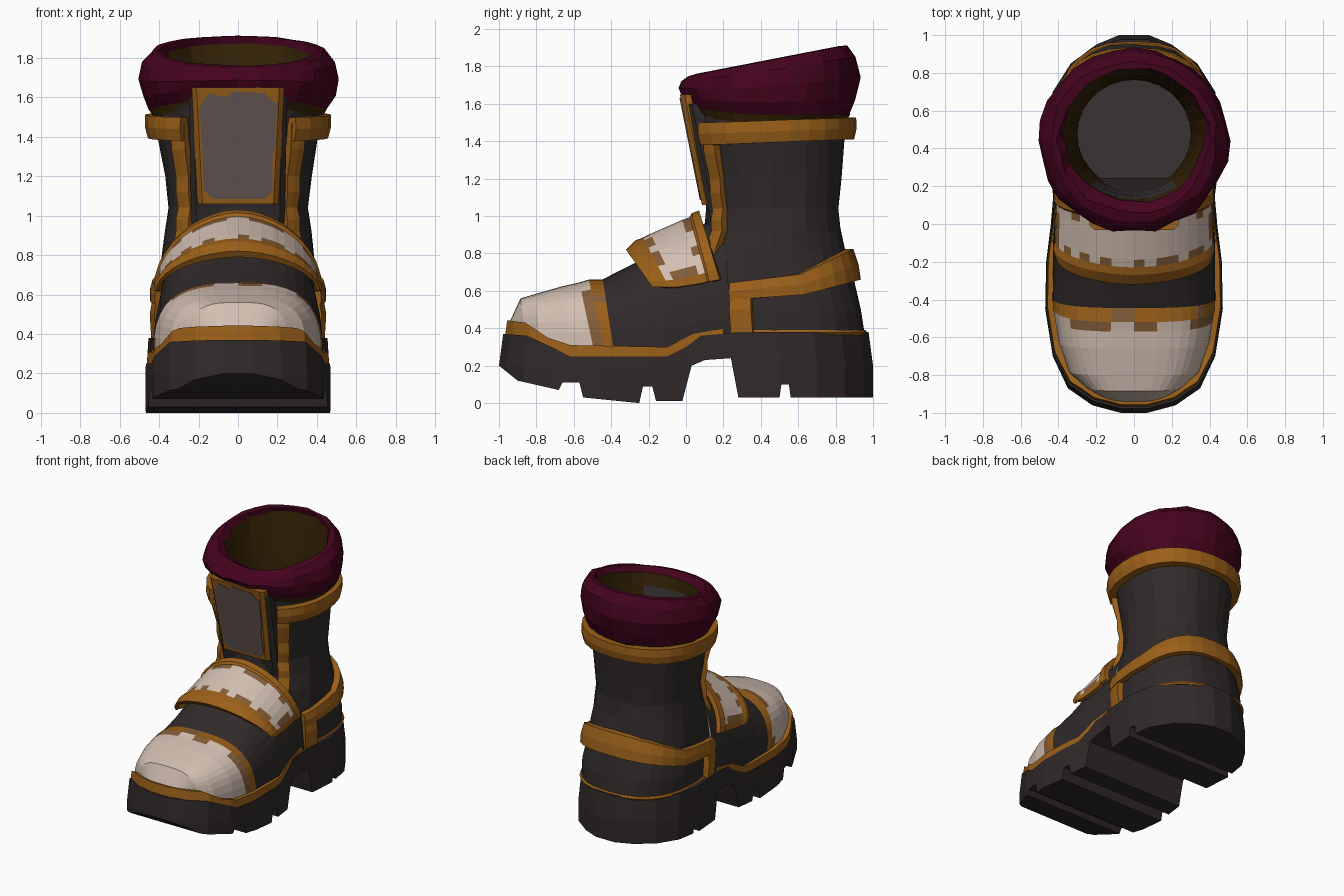
import bpy, bmesh, math, random
from mathutils import Vector

random.seed(4)
if "Cube" in bpy.data.objects:
    bpy.data.objects.remove(bpy.data.objects["Cube"])


def material(name, *rgb):
    m = bpy.data.materials.new(name)
    m.use_nodes = True
    m.diffuse_color = (*rgb, 1)
    bsdf = next(n for n in m.node_tree.nodes if n.type == 'BSDF_PRINCIPLED')
    bsdf.inputs["Base Color"].default_value = (*rgb, 1)
    return m


LEATHER = material("dark leather", .030, .023, .023)
RUBBER = material("dark rubber", .030, .022, .022)
TRIM = material("ochre trim", .33, .117, .010)
PLATE = material("off white plate", .65, .52, .44)
SCUFF = material("worn brown", .23, .11, .04)
FUR = material("burgundy cuff", .060, .001, .013)
LINING = material("brown lining", .036, .017, .002)
PANEL = material("mauve grey panel", .135, .095, .092)
INSOLE = material("grey insole", .040, .034, .034)


def finish(name, bm, mats):
    bmesh.ops.recalc_face_normals(bm, faces=bm.faces)
    mesh = bpy.data.meshes.new(name)
    bm.to_mesh(mesh)
    bm.free()
    for m in mats:
        mesh.materials.append(m)
    ob = bpy.data.objects.new(name, mesh)
    bpy.context.collection.objects.link(ob)
    return ob


def loft(name, rings, mats, closed=True, caps=(True, True), pick=None):
    """Skin a list of rings; pick(row, column, centre) gives the material slot."""
    bm = bmesh.new()
    rows = [[bm.verts.new(p) for p in r] for r in rings]
    n = len(rows[0])
    for i in range(len(rows) - 1):
        for j in range(n if closed else n - 1):
            k = (j + 1) % n
            f = bm.faces.new((rows[i][j], rows[i][k], rows[i + 1][k], rows[i + 1][j]))
            if pick:
                f.material_index = pick(i, j, f.calc_center_median())
    for row, cap in zip((rows[0], rows[-1]), caps):
        if cap:
            f = bm.faces.new(row)
            if pick:
                f.material_index = len(mats) - 1
    return finish(name, bm, mats)


def lerp_table(table, t):
    """Interpolate rows whose first entry is the key."""
    if t <= table[0][0]:
        return table[0][1:]
    for a, b in zip(table, table[1:]):
        if t <= b[0]:
            k = (t - a[0]) / (b[0] - a[0])
            return [u + (v - u) * k for u, v in zip(a[1:], b[1:])]
    return table[-1][1:]


# Sole and welt: a side profile cut to the footprint
HALF = [(-1, .07), (-.96, .22), (-.87, .35), (-.7, .43), (-.45, .47), (-.2, .465), (0, .44),
        (.15, .43), (.3, .45), (.5, .465), (.7, .43), (.85, .335), (.95, .2), (1, .08)]
FOOTPRINT = [(w, y) for y, w in HALF] + [(-w, y) for y, w in reversed(HALF)]


def cut_to_footprint(name, profile, mat, scale):
    body = loft(name, [[(x, y, z) for y, z in profile] for x in (-.6, .6)], [mat])
    cutter = loft(name + "_cutter", [[(x * s * scale, y * s * scale, z) for x, y in FOOTPRINT]
                  for z, s in ((-.1, 1), (.2, 1), (.5, .96))], [mat])
    mod = body.modifiers.new("cut", 'BOOLEAN')
    mod.operation, mod.solver, mod.object = 'INTERSECT', 'EXACT', cutter
    bpy.context.view_layer.update()
    mesh = bpy.data.meshes.new_from_object(body.evaluated_get(bpy.context.evaluated_depsgraph_get()))
    body.modifiers.clear()
    body.data = mesh
    bpy.data.objects.remove(cutter)


TOP = [(1.1, .38), (.3, .38), (.08, .36), (0, .3), (-.1, .25), (-.62, .25), (-.72, .3), (-.85, .36), (-1.1, .38)]
TREAD = [(-1.1, .25), (-1, .2), (-.9, .12), (-.68, .07), (-.66, .11), (-.57, .11), (-.55, .03),
         (-.25, 0), (-.23, .09), (-.18, .09), (-.16, .01), (-.02, .01), (.03, .2), (.1, .23),
         (.24, .24), (.28, .03), (.5, .03), (.51, .1), (.55, .1), (.56, .03), (1.1, .03)]
cut_to_footprint("sole", TOP + TREAD, RUBBER, 1)
cut_to_footprint("welt", [(-1.1, .46), (-.86, .43), (-.74, .35), (-.62, .31), (-.1, .3), (.04, .37), (.2, .4),
                          (.2, .33), (.04, .27), (-.1, .22), (-1.1, .22)], TRIM, .988)


# Foot: arches leaning from top to base
def arch(y_top, y_base, w, z0, h, p=.75, n=20):
    pts = []
    for i in range(n + 1):
        a = math.pi * i / n
        c, s = math.cos(a), max(math.sin(a), 0) ** p
        pts.append((w * math.copysign(abs(c) ** p, c), y_base + (y_top - y_base) * s, z0 + (h - z0) * s))
    return pts


# Rows 0-4 are the toe cap, row 5 its trim, the rest the vamp
FOOT = [(-.94, -.88, .18, .28, .44, .6), (-.885, -.85, .26, .28, .56, .6), (-.8, -.78, .345, .28, .585, .62),
        (-.66, -.62, .4, .27, .625, .64), (-.57, -.49, .42, .27, .645, .66), (-.52, -.43, .43, .27, .66, .68),
        (-.445, -.385, .432, .27, .662, .7), (-.3, -.28, .43, .26, .735), (-.1, -.1, .43, .26, .84),
        (.05, .05, .42, .26, .94), (.2, .25, .4, .3, 1)]


def foot_colour(row, col, c):
    if row == 4:
        return 2 if random.random() < .5 else 1
    if row == 5:
        return 2 if random.random() < .15 else 3
    return 1 if row < 5 else 0


loft("foot", [arch(*a) for a in FOOT], [LEATHER, PLATE, SCUFF, TRIM, PLATE], pick=foot_colour)

# Instep strap with trimmed edges
STRAP = [(-.3, -.17, .4, .62, .79), (-.32, -.18, .415, .62, .82), (-.27, -.13, .428, .62, .87),
         (-.23, -.09, .42, .62, .885), (-.19, -.05, .42, .62, .905), (-.02, .08, .415, .64, .98),
         (.02, .115, .415, .65, .995), (.03, .125, .425, .65, 1.015), (.07, .18, .42, .66, 1.03),
         (.08, .19, .39, .66, .98)]


def strap_colour(row, col, c):
    if row in (0, 1, 2, 6, 7, 8) or col in (0, 19):
        return 0
    return 2 if row in (3, 5) and random.random() < .35 or col in (1, 18) and row == 4 else 1


strap = loft("instep_strap", [arch(*a, p=1.08) for a in STRAP], [TRIM, PLATE, SCUFF],
             closed=False, caps=(False, False), pick=strap_colour)
solid = strap.modifiers.new("thickness", 'SOLIDIFY')
solid.thickness = .03

# Shaft: height, front y, back y, half width, squareness
SHAFT = [(.33, 0, .965, .415, .8), (.5, .0, .94, .415, .8), (.66, .02, .895, .395, .8), (.8, .06, .86, .385, .84),
         (.92, .1, .835, .375, .88), (1.04, .11, .82, .36, .88), (1.2, .09, .83, .375, .88), (1.4, .05, .845, .405, .88),
         (1.56, .03, .86, .425, .92)]


def shaft_point(a, z, off=0):
    front, back, rx, p = lerp_table(SHAFT, z)
    s, c = math.sin(a), math.cos(a)
    return Vector(((rx + off) * math.copysign(abs(s) ** p, s),
                   (front + back) / 2 - ((back - front) / 2 + off) * math.copysign(abs(c) ** p, c), z))


N = 28
TURN = [2 * math.pi * i / N for i in range(N)]
loft("shaft", [[shaft_point(a, row[0], random.uniform(-.008, .004)) for a in TURN] for row in SHAFT],
     [LEATHER], caps=(False, False))


def band(name, a0, a1, low, high, off, steps):
    """Trim wrapped on the shaft; low and high give its edges at a given y."""
    rings = []
    for i in range(steps + 1):
        a = a0 + (a1 - a0) * i / steps
        y = shaft_point(a, .7).y
        lo, hi = low(y), high(y)
        rings.append([shaft_point(a, lo, -.02), shaft_point(a, lo, off), shaft_point(a, (lo + hi) / 2, off + .008),
                      shaft_point(a, hi, off), shaft_point(a, hi, -.02)])
    return loft(name, rings, [TRIM])


def mirrored_angle(a, side):
    return a if side > 0 else 2 * math.pi - a


band("upper_band", .63, 2 * math.pi - .63, lambda y: 1.375 + .04 * y, lambda y: 1.495 + .035 * y, .053, 22)
LOW = [(.24, .55), (.6, .58), (.92, .67)]
HIGH = [(.24, .64), (.6, .69), (.92, .84)]
band("heel_band", 1.17, 2 * math.pi - 1.17, lambda y: lerp_table(LOW, y)[0], lambda y: lerp_table(HIGH, y)[0], .04, 18)
band("heel_piping", 1.2, 2 * math.pi - 1.2, lambda y: .365, lambda y: .39, .003, 18)
for side, label in ((1, "left"), (-1, "right")):
    band(label + "_heel_tab", mirrored_angle(1.17, side), mirrored_angle(1.4, side),
         lambda y: .375, lambda y: .63, .03, 2)
    # Front edging, in short pieces that follow the shaft
    levels = [.74, .92, 1.04, 1.2, 1.47]
    for k, (lo, hi) in enumerate(zip(levels, levels[1:])):
        band(f"{label}_front_edging_{k}", mirrored_angle(.62, side), mirrored_angle(.85, side),
             lambda y: lo, lambda y: hi, .03, 2)


# Cuff and lining: radius, height, share of the tilt towards the back, lift at the front
CUFF = [(.42, 1.48, .0, .05), (.455, 1.54, .0, .06), (.485, 1.59, .2, .06), (.503, 1.65, .5, .04),
        (.482, 1.71, .8, .015), (.44, 1.745, 1, 0), (.4, 1.75, 1, 0), (.375, 1.71, 1, 0), (.36, 1.62, .8, 0),
        (.34, 1.5, .3, 0), (.32, 1.25, 0, 0), (.305, .9, 0, 0), (.3, .5, 0, 0)]
rings = []
for i, (r, z, tilt, lift) in enumerate(CUFF):
    ring = []
    for a in TURN:
        rr = r + (random.uniform(-.012, .012) if 0 < i < 8 else 0)
        y = (.44 if i < 7 else .475) - rr * .96 * math.cos(a)
        ring.append((rr * math.sin(a), y, z + tilt * .165 * y / .85 + lift * max(0, math.cos(a)) ** 2))
    rings.append(ring)


def cuff_colour(row, col, c):
    if row == 0:
        return 1
    if row < 7:
        return 0
    return 2 if row > 7 and c.y < .22 else 1


loft("cuff_and_lining", rings, [FUR, LINING, INSOLE], caps=(False, True), pick=cuff_colour)


# Tongue: leaning slabs
def tongue_y(z):
    return .085 - (z - 1.06) * .2


def slab(name, z0, z1, w0, w1, front, depth, mat):
    def ring(z, w):
        y = tongue_y(z) + front
        b = min(.025, w * .2)
        return [(-w, y + b, z), (-w + b, y, z), (w - b, y, z), (w, y + b, z), (w, y + depth, z), (-w, y + depth, z)]
    return loft(name, [ring(z0, w0), ring(z1, w1)], [mat])


slab("tongue_backing", .92, 1.6, .235, .25, .03, .1, LEATHER)
slab("tongue_frame", 1.06, 1.65, .205, .235, 0, .06, TRIM)
# Panel plate with a worn outline
outline = [(-.13, 1.085), (.14, 1.085), (.175, 1.13), (.175, 1.3), (.19, 1.36), (.2, 1.57), (.16, 1.59),
           (.14, 1.62), (-.03, 1.63), (-.06, 1.6), (-.15, 1.62), (-.195, 1.55), (-.18, 1.3), (-.175, 1.13)]
loft("tongue_panel", [[(x, tongue_y(z) - d, z) for x, z in outline] for d in (.006, -.002)], [PANEL])
